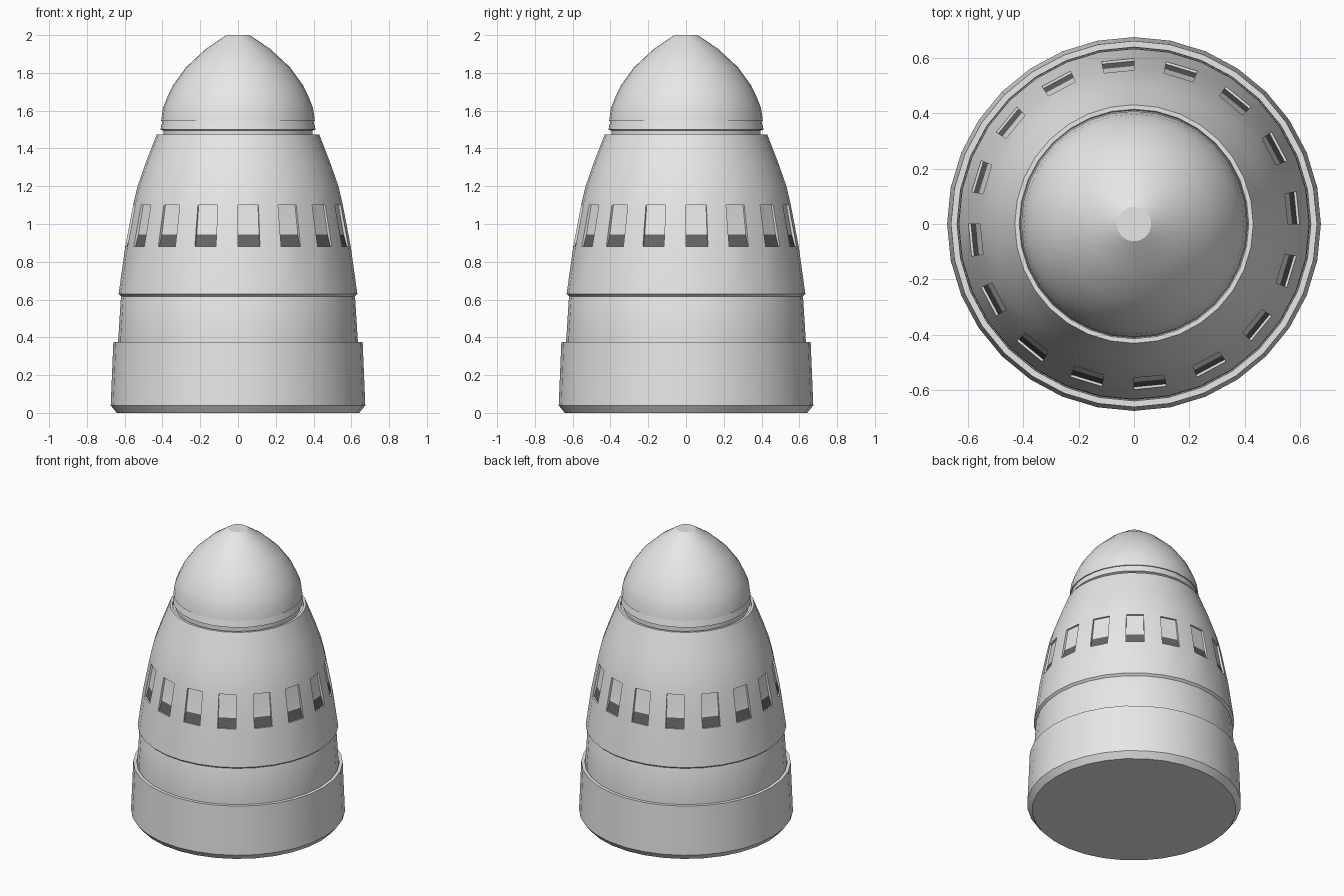
import bpy, bmesh, math

SIDES = 32
STEP = 2 * math.pi / SIDES

cube = bpy.data.objects.get("Cube")
if cube:
    bpy.data.objects.remove(cube, do_unlink=True)


def material(name, value):
    mat = bpy.data.materials.new(name)
    mat.use_nodes = True
    colour = (value, value, value, 1)
    mat.diffuse_color = colour
    mat.node_tree.nodes["Principled BSDF"].inputs["Base Color"].default_value = colour
    return mat


SHELL = material("light grey shell", 0.8)
SHADE = material("dark grey sill", 0.13)


def point(r, z, k):
    return (r * math.cos(k * STEP), r * math.sin(k * STEP), z)


def lathe(name, profile, window=None):
    """Turn a bottom-to-top profile into a closed shell.
    A window is (row, recess path): alternate facets of that row are recessed."""
    bm = bmesh.new()
    rings = [[bm.verts.new(point(r, z, k)) for k in range(SIDES)] for r, z in profile]
    for row in range(len(rings) - 1):
        low, high = rings[row], rings[row + 1]
        for k in range(SIDES):
            n = (k + 1) % SIDES
            if window and row == window[0] and k % 2 == 0:
                # recess: sill, dark slope, pane and lintel, closed by two cheeks
                right, left = ([a[i]] + [bm.verts.new(point(r, z, i)) for r, z in window[1]] + [b[i]]
                               for a, b, i in ((low, high, k), (low, high, n)))
                for j in range(len(right) - 1):
                    face = bm.faces.new((right[j], left[j], left[j + 1], right[j + 1]))
                    face.material_index = int(j == 1)
                bm.faces.new(right)
                bm.faces.new(left[::-1])
            else:
                bm.faces.new((low[k], low[n], high[n], high[k]))
    bm.faces.new(rings[0][::-1])
    bm.faces.new(rings[-1])
    bmesh.ops.recalc_face_normals(bm, faces=bm.faces)
    mesh = bpy.data.meshes.new(name)
    bm.to_mesh(mesh)
    bm.free()
    mesh.materials.append(SHELL)
    mesh.materials.append(SHADE)
    obj = bpy.data.objects.new(name, mesh)
    bpy.context.collection.objects.link(obj)
    bpy.ops.object.select_all(action='DESELECT')
    obj.select_set(True)
    bpy.context.view_layer.objects.active = obj
    bpy.ops.object.shade_smooth_by_angle(angle=math.radians(28))
    return obj


# Wide foot with a chamfered bottom edge and a shallow channel in its top
lathe("base_ring", [(0.642, 0), (0.674, 0.04), (0.66, 0.375), (0.638, 0.375), (0.636, 0.36)])

# Straight band between foot and skirt
lathe("middle_band", [(0.634, 0.34), (0.634, 0.39), (0.62, 0.61), (0.61, 0.64)])

# Tapering body with a ring of recessed windows
lathe("window_body",
      [(0.615, 0.615), (0.632, 0.63), (0.597, 0.88), (0.555, 1.10), (0.532, 1.2),
       (0.49, 1.32), (0.43, 1.475), (0.414, 1.475), (0.41, 1.46)],
      window=(2, [(0.588, 0.88), (0.57, 0.945), (0.543, 1.10)]))

# Collar under the nose
lathe("collar", [(0.395, 1.44), (0.395, 1.495), (0.411, 1.5), (0.4, 1.545)])

# Rounded nose with a flat tip
lathe("nose_cone", [(0.407, 1.545), (0.397, 1.615), (0.375, 1.67), (0.344, 1.735),
                    (0.275, 1.83), (0.17, 1.927), (0.062, 2.0)])
